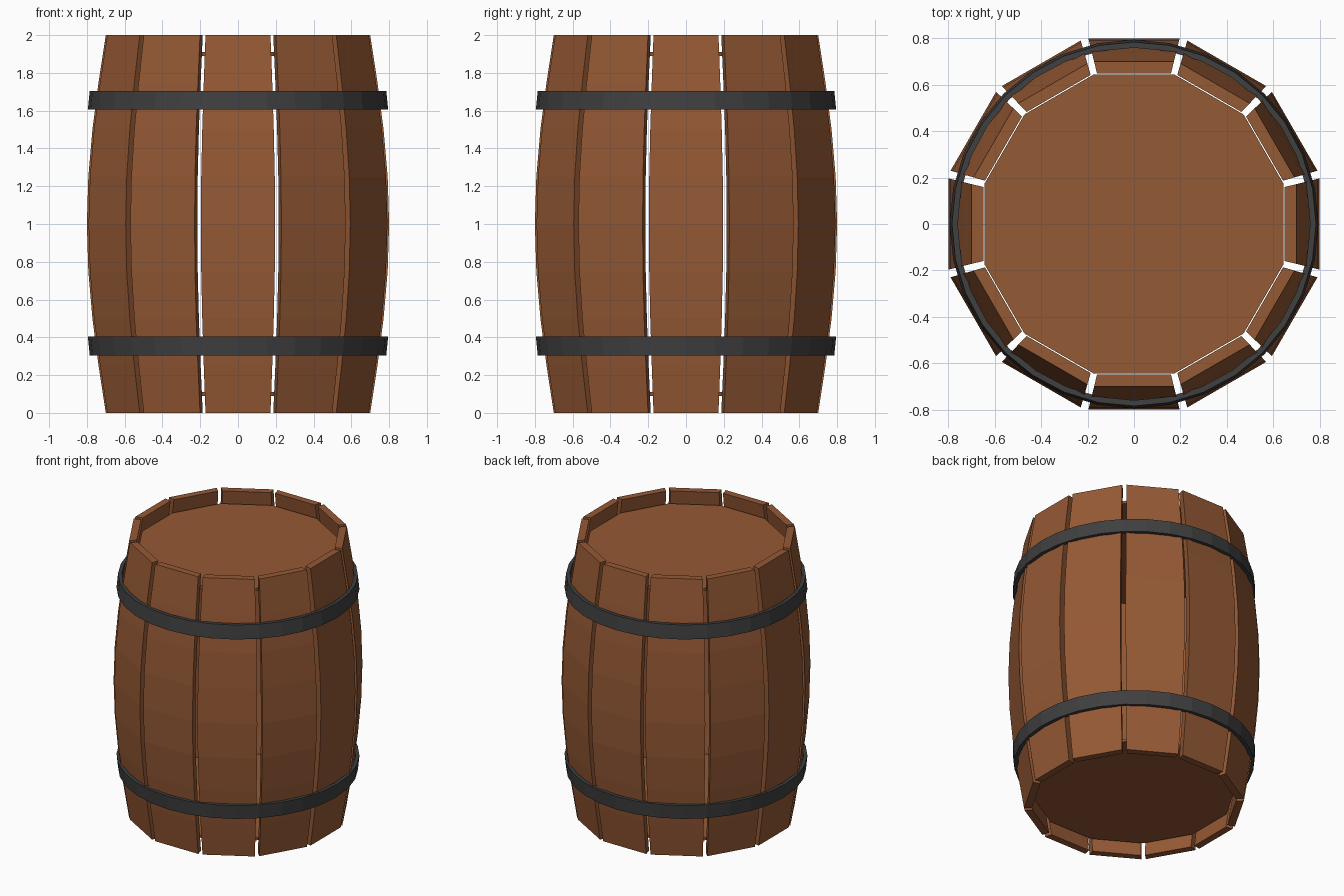
import bpy, bmesh, math

if "Cube" in bpy.data.objects:
    bpy.data.objects.remove(bpy.data.objects["Cube"])

STAVES = 12
HALF = math.radians(13.8)   # half angle of one stave, leaves narrow gaps
THICK = 0.05
SEGS = 8


def material(name, rgb):
    m = bpy.data.materials.new(name)
    m.diffuse_color = (*rgb, 1)
    m.use_nodes = True
    m.node_tree.nodes["Principled BSDF"].inputs["Base Color"].default_value = m.diffuse_color
    return m


wood = material("wood", (0.30, 0.10, 0.035))
iron = material("iron", (0.05, 0.05, 0.05))


def finish(bm, name, mat):
    bmesh.ops.recalc_face_normals(bm, faces=bm.faces)
    mesh = bpy.data.meshes.new(name)
    bm.to_mesh(mesh)
    bm.free()
    mesh.materials.append(mat)
    ob = bpy.data.objects.new(name, mesh)
    bpy.context.collection.objects.link(ob)
    return ob


def bridge_rings(bm, rings, closed):
    # join successive vertex loops; cap the ends or wrap around
    n = len(rings[0])
    pairs = list(zip(rings, rings[1:])) + ([(rings[-1], rings[0])] if closed else [])
    for a, b in pairs:
        for i in range(n):
            j = (i + 1) % n
            bm.faces.new((a[i], a[j], b[j], b[i]))
    if not closed:
        bm.faces.new(rings[0])
        bm.faces.new(rings[-1])


# Bulging staves
def stave(index):
    bm = bmesh.new()
    rings = []
    for k in range(SEGS + 1):
        z = 2 * k / SEGS
        outer = 0.7 + 0.1 * math.sin(math.pi * z / 2)
        inner = outer - THICK
        t = math.tan(HALF)
        rings.append([bm.verts.new((r, s * r * t, z))
                      for r, s in ((inner, -1), (outer, -1), (outer, 1), (inner, 1))])
    bridge_rings(bm, rings, False)
    ob = finish(bm, f"stave_{index + 1}", wood)
    ob.rotation_euler.z = 2 * math.pi * index / STAVES


for i in range(STAVES):
    stave(i)


# Twelve-sided heads recessed into both ends
def head(name, z):
    bm = bmesh.new()
    bmesh.ops.create_cone(bm, cap_ends=True, segments=STAVES,
                          radius1=0.668, radius2=0.668, depth=0.02)
    # put a vertex on the gap between staves
    first = next(iter(bm.verts)).co
    turn = math.pi / STAVES - math.atan2(first.y, first.x)
    ob = finish(bm, name, wood)
    ob.location.z = z
    ob.rotation_euler.z = turn


head("bottom_head", 0.1)
head("top_head", 1.9)


# Tapered iron hoops, wider toward the middle
def hoop(name, z0, r0, z1, r1, sides=32, thick=0.025):
    bm = bmesh.new()
    rings = []
    for i in range(sides):
        a = 2 * math.pi * i / sides
        rings.append([bm.verts.new((r * math.cos(a), r * math.sin(a), z))
                      for r, z in ((r0 - thick, z0), (r0, z0), (r1, z1), (r1 - thick, z1))])
    bridge_rings(bm, rings, True)
    finish(bm, name, iron)


hoop("lower_hoop", 0.305, 0.785, 0.405, 0.795)
hoop("upper_hoop", 1.605, 0.795, 1.705, 0.785)
